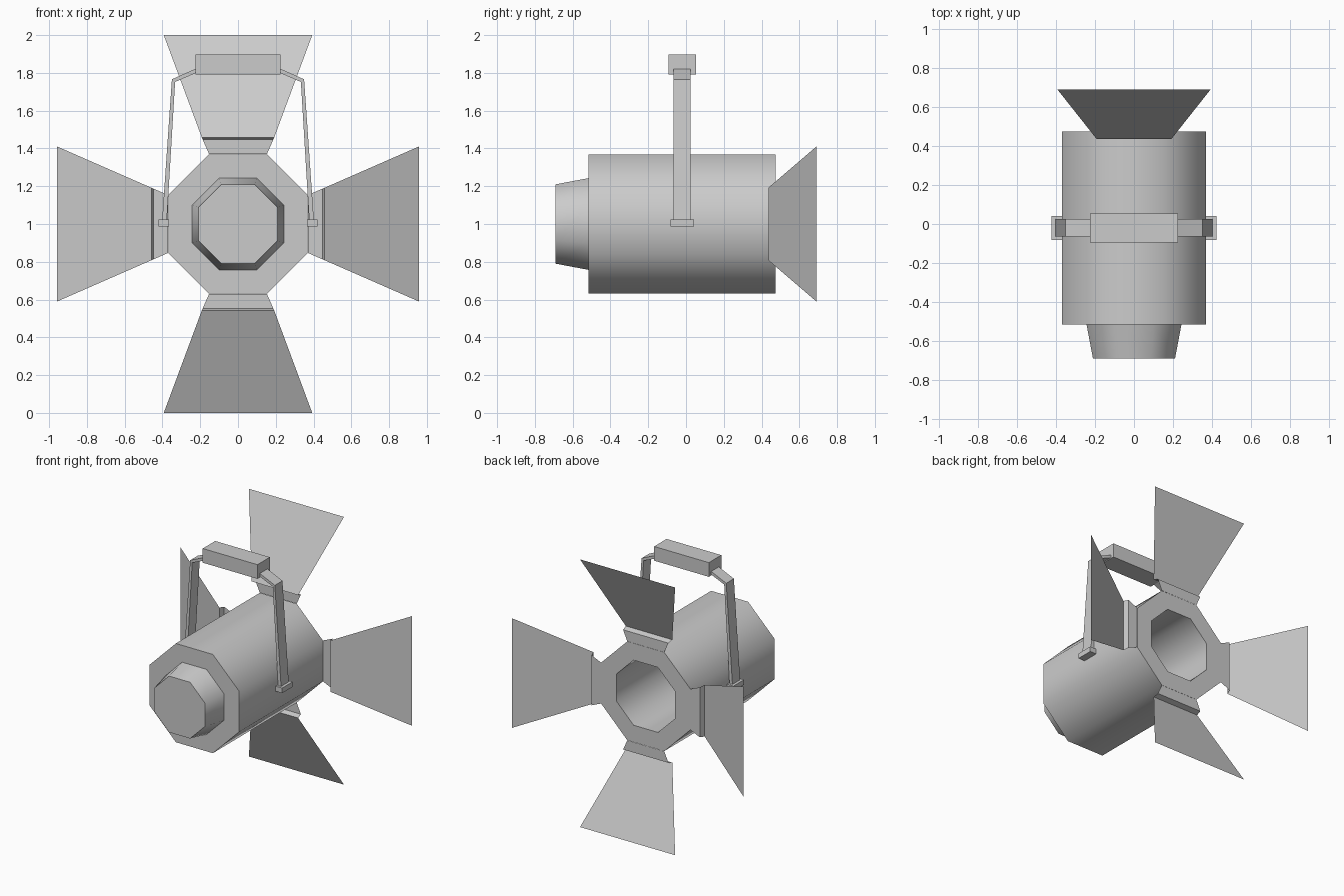
import bpy, bmesh, math
from mathutils import Vector

if "Cube" in bpy.data.objects:
    bpy.data.objects.remove(bpy.data.objects["Cube"])

ZC = 1.0  # height of the lamp axis


def finish(name, bm, smooth=False):
    bmesh.ops.recalc_face_normals(bm, faces=bm.faces)
    me = bpy.data.meshes.new(name)
    bm.to_mesh(me)
    bm.free()
    ob = bpy.data.objects.new(name, me)
    bpy.context.collection.objects.link(ob)
    if smooth:
        bpy.ops.object.select_all(action='DESELECT')
        ob.select_set(True)
        bpy.context.view_layer.objects.active = ob
        bpy.ops.object.shade_smooth_by_angle(angle=math.radians(50))
    return ob


def octagon_lathe(name, profile):
    """Profile of (apothem, y) swept as octagons along y, capped at both ends."""
    bm = bmesh.new()
    rings = []
    for a, y in profile:
        r = a / math.cos(math.pi / 8)
        angles = [math.pi / 8 + i * math.pi / 4 for i in range(8)]
        rings.append([bm.verts.new((r * math.cos(t), y, ZC + r * math.sin(t))) for t in angles])
    for p, q in zip(rings, rings[1:]):
        for i in range(8):
            j = (i + 1) % 8
            bm.faces.new((p[i], p[j], q[j], q[i]))
    bm.faces.new(rings[0])
    bm.faces.new(rings[-1])
    return finish(name, bm, True)


def box(name, center, size):
    bm = bmesh.new()
    bmesh.ops.create_cube(bm, size=1)
    bmesh.ops.scale(bm, vec=size, verts=bm.verts)
    bmesh.ops.translate(bm, vec=center, verts=bm.verts)
    return finish(name, bm)


def barn_door(name, turn, reach, half):
    """Thin sheet: tab in the ring plane, small hinge fold, then the flared flap."""
    sections = [(0.37, 0.475, 0.153), (0.447, 0.475, 0.187),
                (0.459, 0.436, 0.192), (reach, 0.69, half)]
    c, s = math.cos(turn), math.sin(turn)
    bm = bmesh.new()
    rows = []
    for r, y, h in sections:
        rows.append([bm.verts.new((r * c - w * s, y, ZC + r * s + w * c)) for w in (-h, h)])
    for p, q in zip(rows, rows[1:]):
        bm.faces.new((p[0], p[1], q[1], q[0]))
    return finish(name, bm)


def yoke_arm(name, side):
    """Bent flat strap from the top bar down to the pivot."""
    outline = [(0.222, 1.823), (0.35, 1.766), (0.403, 1.0), (0.378, 1.0),
               (0.333, 1.752), (0.222, 1.80)]
    bm = bmesh.new()
    face = bm.faces.new([bm.verts.new((side * x, -0.065, z)) for x, z in outline])
    ext = bmesh.ops.extrude_face_region(bm, geom=[face], use_keep_orig=True)
    moved = [g for g in ext['geom'] if isinstance(g, bmesh.types.BMVert)]
    bmesh.ops.translate(bm, vec=Vector((0, 0.09, 0)), verts=moved)
    return finish(name, bm)


# Hollow octagonal housing with tapered rear cap
octagon_lathe("lamp_housing", [(0.21, -0.69), (0.243, -0.515), (0.369, -0.515),
                               (0.369, 0.475), (0.243, 0.475), (0.243, -0.5)])

# Four barn doors around the opening
for i, label in enumerate(("right", "top", "left", "bottom")):
    vertical = i % 2
    barn_door("barn_door_" + label, i * math.pi / 2,
              1.0 if vertical else 0.957, 0.393 if vertical else 0.41)

# Hanging yoke: top bar, two arms, two pivot blocks
box("yoke_bar", (0, -0.02, 1.845), (0.452, 0.147, 0.106))
for side, label in ((-1, "left"), (1, "right")):
    yoke_arm("yoke_arm_" + label, side)
    box("yoke_pivot_" + label, (side * 0.394, -0.02, 1.005), (0.056, 0.124, 0.038))
